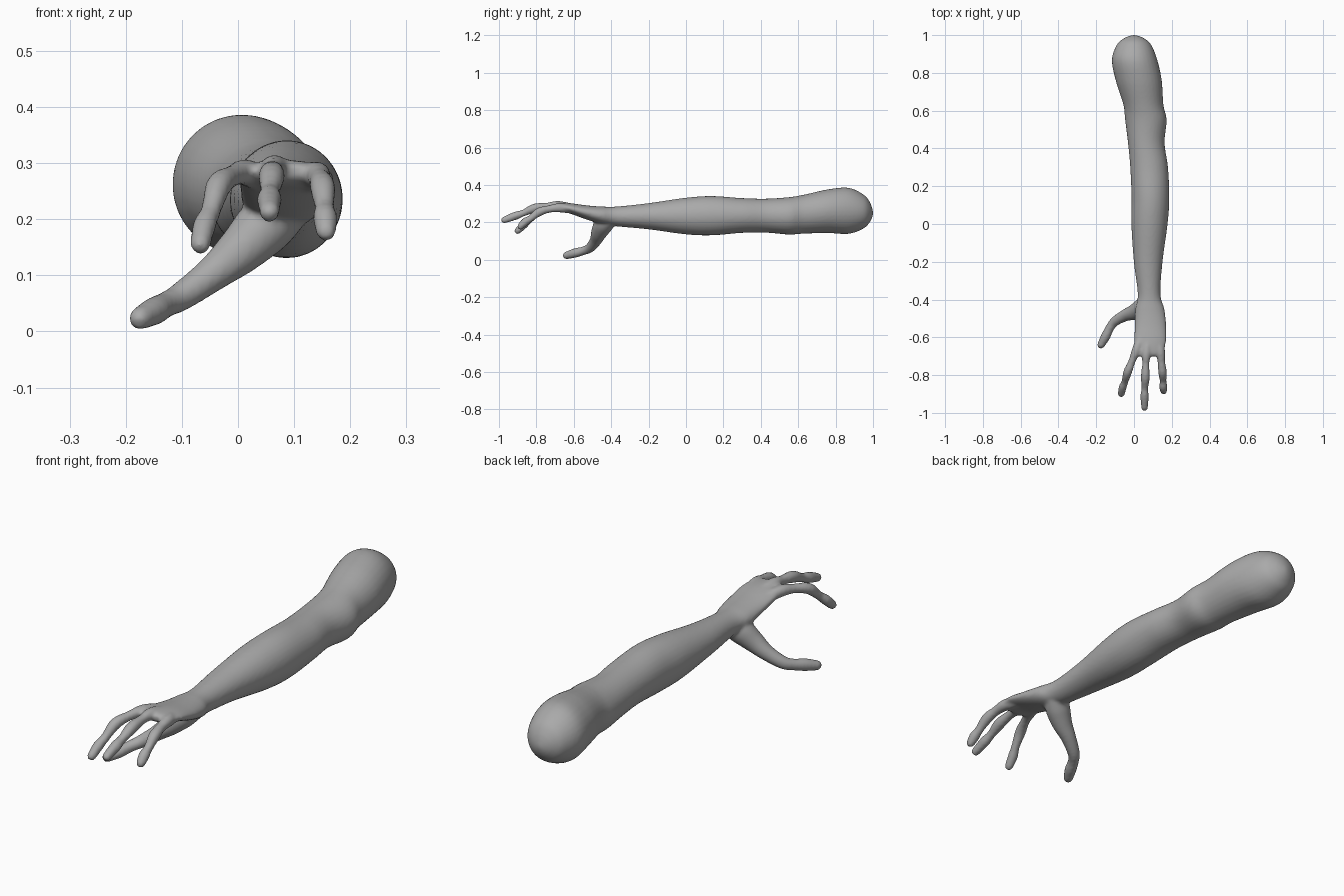
import bpy, bmesh, math
from mathutils import Vector

cube = bpy.data.objects.get("Cube")
if cube:
    bpy.data.objects.remove(cube, do_unlink=True)

skin = bpy.data.materials.new("plain grey")
skin.use_nodes = True
grey = (0.4, 0.4, 0.4, 1)
skin.diffuse_color = grey
skin.node_tree.nodes["Principled BSDF"].inputs["Base Color"].default_value = grey

SIDES = 32
STEPS = 6


def spline(keys):
    """Catmull-Rom through the section keys."""
    points = [Vector(k) for k in keys]
    padded = [points[0]] + points + [points[-1]]
    result = []
    for a, b, c, d in zip(padded, padded[1:], padded[2:], padded[3:]):
        for step in range(STEPS):
            t = step / STEPS
            result.append(b + (c - a) * (t / 2) + (a * 2 - b * 5 + c * 4 - d) * (t * t / 2)
                          + (b * 3 - a - c * 3 + d) * (t ** 3 / 2))
    return result + [points[-1]]


def loft(bm, keys):
    """Closed elliptical tube; each key is x, y, z, half width, half height."""
    sections = spline(keys)
    centres = [Vector(s[:3]) for s in sections]
    last = len(centres) - 1
    rings = []
    for i, s in enumerate(sections):
        along = (centres[min(i + 1, last)] - centres[max(i - 1, 0)]).normalized()
        if len(keys) > 12:
            along = Vector((0, -1, 0))      # the long arm keeps upright sections
        side = along.cross(Vector((0, 0, 1))).normalized()
        up = side.cross(along)
        ring = []
        for j in range(SIDES):
            a = math.tau * j / SIDES
            ring.append(bm.verts.new(centres[i] + side * (s[3] * math.cos(a)) + up * (s[4] * math.sin(a))))
        rings.append(ring)
    for r, q in zip(rings, rings[1:]):
        for j in range(SIDES):
            k = (j + 1) % SIDES
            bm.faces.new((r[j], r[k], q[k], q[j]))
    bm.faces.new(rings[0][::-1])
    bm.faces.new(rings[-1])


def digit(bm, path):
    """Finger or thumb; each point is x, y, z, radius, with a rounded tip."""
    keys = [(x, y, z, r, r) for x, y, z, r in path]
    tip, before = Vector(path[-1][:3]), Vector(path[-2][:3])
    aim = (tip - before).normalized()
    r = path[-1][3]
    for reach, size in ((0.5, 0.85), (0.8, 0.55), (1, 0.1)):
        keys.append((*(tip + aim * r * reach), r * size, r * size))
    loft(bm, keys)


bm = bmesh.new()

# shoulder, upper arm, elbow, forearm, wrist and palm
loft(bm, [
    (0, 1, .25, .01, .01),
    (0, .985, .255, .05, .05),
    (0, .95, .258, .09, .09),
    (.003, .87, .262, .12, .123),
    (.025, .76, .26, .122, .117),
    (.05, .63, .244, .106, .104),
    (.063, .55, .235, .11, .1),
    (.065, .43, .236, .097, .091),
    (.08, .3, .237, .1, .093),
    (.087, .14, .236, .1, .105),
    (.082, 0, .234, .096, .098),
    (.075, -.2, .233, .076, .07),
    (.08, -.37, .232, .06, .053),
    (.084, -.45, .238, .077, .047),
    (.087, -.53, .253, .083, .038),
    (.085, -.62, .275, .085, .028),
    (.08, -.68, .283, .076, .022),
    (.08, -.7, .285, .055, .012),
])

# three fingers, bent down at the joints
digit(bm, [(.045, -.58, .265, .022), (.015, -.66, .283, .024), (-.01, -.725, .277, .019),
           (-.034, -.785, .26, .023), (-.048, -.835, .215, .018), (-.06, -.865, .188, .021),
           (-.067, -.9, .155, .018)])
digit(bm, [(.08, -.58, .27, .022), (.066, -.68, .29, .025), (.062, -.74, .287, .019),
           (.06, -.81, .276, .024), (.057, -.87, .25, .018), (.056, -.91, .236, .022),
           (.056, -.972, .213, .018)])
digit(bm, [(.12, -.58, .265, .022), (.139, -.67, .278, .025), (.145, -.73, .272, .02),
           (.151, -.785, .256, .023), (.154, -.83, .222, .018), (.155, -.86, .203, .022),
           (.157, -.885, .178, .018)])

# thumb with a broad root blending into the palm
digit(bm, [(.085, -.41, .22, .045), (.05, -.44, .19, .052), (.005, -.465, .145, .043),
           (-.045, -.483, .103, .032), (-.1, -.515, .063, .026), (-.128, -.55, .048, .023),
           (-.15, -.595, .036, .025), (-.175, -.64, .023, .02)])

mesh = bpy.data.meshes.new("arm")
bmesh.ops.recalc_face_normals(bm, faces=bm.faces)
bm.to_mesh(mesh)
bm.free()
arm = bpy.data.objects.new("arm", mesh)
bpy.context.collection.objects.link(arm)
mesh.materials.append(skin)

# fuse the limbs into one soft skin
remesh = arm.modifiers.new("fuse", "REMESH")
remesh.mode = "VOXEL"
remesh.voxel_size = 0.007
remesh.use_smooth_shade = True
smooth = arm.modifiers.new("soften", "SMOOTH")
smooth.factor = 0.5
smooth.iterations = 6

bpy.ops.object.select_all(action="DESELECT")
arm.select_set(True)
bpy.context.view_layer.objects.active = arm
for name in ("fuse", "soften"):
    bpy.ops.object.modifier_apply(modifier=name)
bpy.ops.object.shade_smooth()
